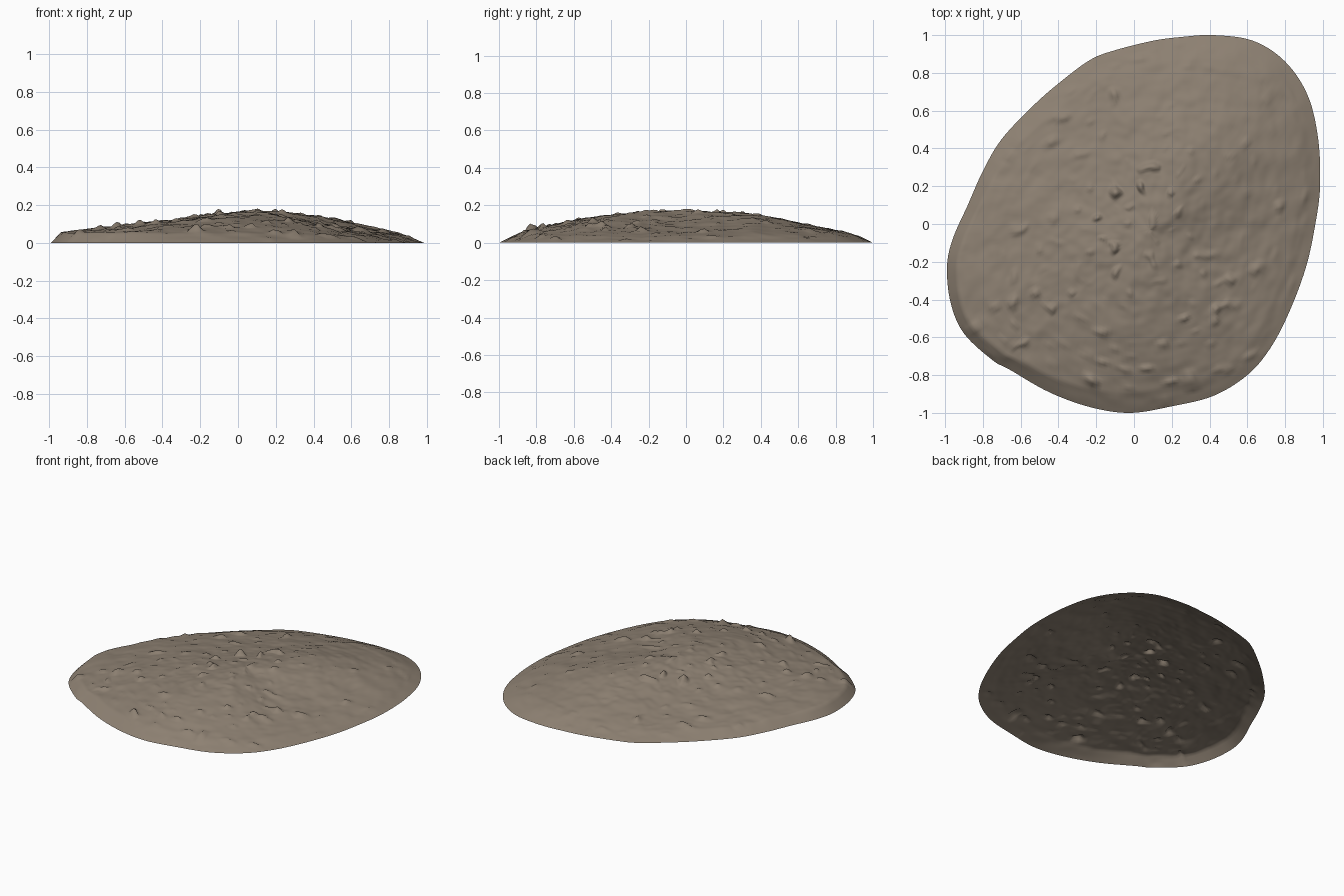
import bpy, bmesh, math
from mathutils import Vector, noise

if "Cube" in bpy.data.objects:
    bpy.data.objects.remove(bpy.data.objects["Cube"])

# Footprint of the mound (anticlockwise)
OUTLINE = [(0.985, 0.20), (0.975, 0.45), (0.92, 0.68), (0.80, 0.86), (0.63, 0.97),
           (0.42, 1.0), (0.25, 0.99), (0.10, 0.97), (-0.10, 0.92), (-0.23, 0.87),
           (-0.38, 0.76), (-0.53, 0.63), (-0.70, 0.45), (-0.80, 0.28), (-0.88, 0.10),
           (-0.96, -0.08), (-0.99, -0.23), (-0.97, -0.42), (-0.90, -0.58), (-0.75, -0.72),
           (-0.66, -0.77), (-0.45, -0.89), (-0.23, -0.97), (-0.02, -1.0), (0.20, -0.965),
           (0.42, -0.91), (0.60, -0.80), (0.72, -0.66), (0.82, -0.47), (0.91, -0.23),
           (0.96, 0.0)]
APEX = Vector((0.08, -0.03))
PEAK = 0.172
RINGS, STEPS = 80, 7


def smooth_loop(points, steps):
    """Closed Catmull-Rom curve through the points."""
    p = [Vector(q) for q in points]
    out = []
    for i in range(len(p)):
        a, b, c, d = (p[(i + k) % len(p)] for k in (-1, 0, 1, 2))
        for s in range(steps):
            u = s / steps
            out.append(0.5 * (2 * b + (c - a) * u + (2 * a - 5 * b + 4 * c - d) * u ** 2
                              + (3 * b - a - 3 * c + d) * u ** 3))
    return out


def toward(ang, degrees):
    return max(0, math.cos(ang - math.radians(degrees)))


def height(x, y, t, ang):
    """Mound with a bent ridge to the front and back right, steep lip at left."""
    lip = 0.015 + 0.035 * toward(ang, 198) ** 2
    lip_width = 0.12 - 0.07 * toward(ang, 198) ** 2
    power = 0.97 + toward(ang, 58) ** 4 + toward(ang, -95) ** 4
    base = lip * min(1, (1 - t) / lip_width) + (PEAK - lip) * (1 - t ** power)
    # Soft lumps plus scattered small clods
    lumps = 0.007 * noise.noise(Vector((x * 4, y * 4, 1.0)))
    lumps += 0.007 * noise.noise(Vector((x * 10, y * 10, 5.0)))
    lumps += 0.004 * noise.noise(Vector((x * 22, y * 22, 7.0)))
    clod = max(0, noise.noise(Vector((x * 15, y * 15, 9.0))) - 0.3)
    patch = max(0, 0.35 + noise.noise(Vector((x * 3, y * 3, 20.0))))
    patch += 0.5 * toward(ang, -95) ** 2 * t
    lumps += 0.09 * clod * patch
    return max(0, base + lumps * min(1, (1 - t) / 0.08))


# Open mound shell, ring by ring from the apex outwards
rim = smooth_loop(OUTLINE, STEPS)
bm = bmesh.new()
top = bm.verts.new((APEX.x, APEX.y, PEAK))
rings = []
for r in range(1, RINGS + 1):
    t = r / RINGS
    ring = []
    for p in rim:
        d = p - APEX
        q = APEX + d * t
        ring.append(bm.verts.new((q.x, q.y, height(q.x, q.y, t, math.atan2(d.y, d.x)))))
    rings.append(ring)
n = len(rim)
for i in range(n):
    j = (i + 1) % n
    bm.faces.new((top, rings[0][i], rings[0][j]))
    for a, b in zip(rings, rings[1:]):
        bm.faces.new((a[i], b[i], b[j], a[j]))
for f in bm.faces:
    f.smooth = True
mesh = bpy.data.meshes.new("dirt_mound")
bm.to_mesh(mesh)
bm.free()

# Grey-brown soil
soil = bpy.data.materials.new("grey_brown_soil")
soil.diffuse_color = (0.27, 0.22, 0.17, 1)
soil.use_nodes = True
soil.node_tree.nodes["Principled BSDF"].inputs["Base Color"].default_value = soil.diffuse_color
mesh.materials.append(soil)
mound = bpy.data.objects.new("dirt_mound", mesh)
bpy.context.collection.objects.link(mound)
